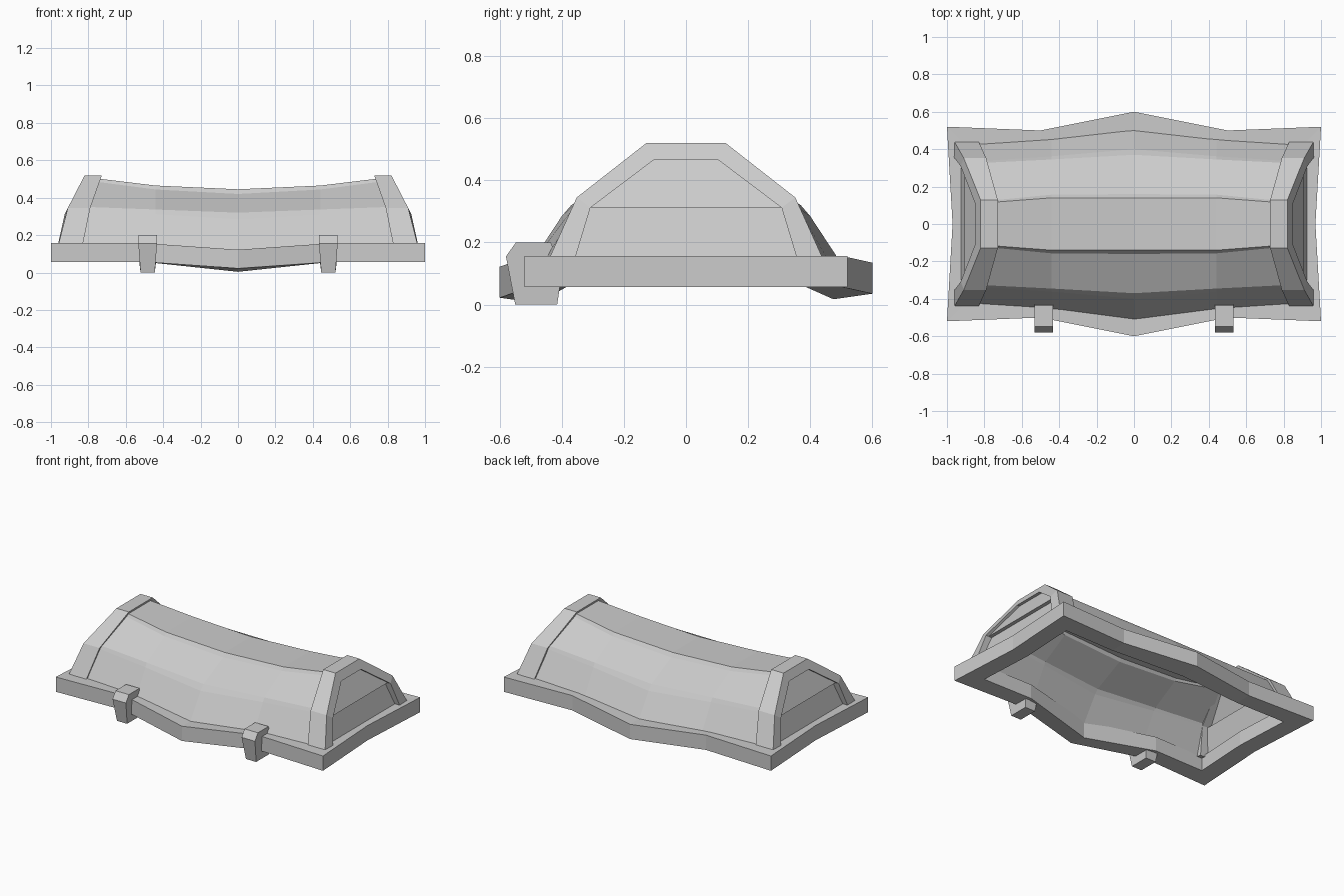
import bpy, bmesh

if "Cube" in bpy.data.objects:
    bpy.data.objects.remove(bpy.data.objects["Cube"])


def make(name, verts, faces, thickness=0):
    me = bpy.data.meshes.new(name)
    bm = bmesh.new()
    vs = [bm.verts.new(v) for v in verts]
    for f in faces:
        bm.faces.new([vs[i] for i in f])
    bmesh.ops.recalc_face_normals(bm, faces=bm.faces)
    bm.to_mesh(me)
    bm.free()
    ob = bpy.data.objects.new(name, me)
    bpy.context.collection.objects.link(ob)
    if thickness:
        mod = ob.modifiers.new("thickness", 'SOLIDIFY')
        mod.thickness = thickness
        mod.offset = -1
    return ob


def loft(name, rings, wrap_ring=True, wrap_path=False, caps=False, thickness=0):
    """Skin a list of equal-length point rows."""
    n, m = len(rings[0]), len(rings)
    verts = [p for r in rings for p in r]
    faces = []
    for i in range(m if wrap_path else m - 1):
        a, b = i * n, ((i + 1) % m) * n
        for j in range(n if wrap_ring else n - 1):
            k = (j + 1) % n
            faces.append((a + j, a + k, b + k, b + j))
    if caps:
        faces += [tuple(range(n)), tuple(range((m - 1) * n, m * n))]
    return make(name, verts, faces, thickness)


# Rim: warped rectangular frame, (outer x, outer y, inner x, inner y, z drop, inner drop)
path = [(1, .52, .87, .39, 0, 0), (.5, .5, .5, .385, 0, 0), (0, .6, 0, .475, .022, .018),
        (-.5, .5, -.5, .385, 0, 0), (-1, .52, -.87, .39, 0, 0), (-.97, 0, -.85, 0, 0, 0),
        (-1, -.52, -.87, -.39, 0, 0), (-.5, -.5, -.5, -.385, 0, 0), (0, -.6, 0, -.475, .035, .018),
        (.5, -.5, .5, -.385, 0, 0), (1, -.52, .87, -.39, 0, 0), (.97, 0, .85, 0, 0, 0)]
rings = []
for ox, oy, ix, iy, d, e in path:
    rings.append([(ox, oy, .057 - d), (ox, oy, .157 - d),
                  (ix, iy, .155 - d), (ix, iy, .057 - d - e)])
loft("rim", rings, wrap_path=True)

# Lid shell: stepped planks swept along a sagging, bulging path
end = [(.115, .505), (.125, .487), (.325, .352), (.335, .332), (.43, .14)]
quarter = [(.14, .465), (.157, .444), (.345, .337), (.362, .312), (.465, .13)]
mid = [(.14, .445), (.16, .42), (.37, .32), (.40, .285), (.515, .11)]
end_x = [.77, .77, .84, .84, .89]
rows = []
for t, prof in ((-1, end), (-.5, quarter), (0, mid), (.5, quarter), (1, end)):
    xs = [t * .88 if abs(t) < 1 else t * e for e in end_x]
    half = [(x, y, z) for x, (y, z) in zip(xs, prof)]
    rows.append([(x, -y, z) for x, y, z in reversed(half)] + half)
loft("lid_planks", rows, wrap_ring=False, thickness=.035)

# End hoops and recessed end panels
hoop = [(.44, .15, .36, .14, .96, .83), (.352, .345, .308, .312, .91, .79),
        (.128, .52, .105, .465, .82, .728)]
for s, side in ((-1, "left"), (1, "right")):
    rings = []
    for m in (-1, 1):
        for oy, oz, iy, iz, xo, xi in (hoop if m < 0 else hoop[::-1]):
            rise = (oz - iz) * .5
            rings.append([(s * xo, m * oy, oz), (s * xi, m * oy, oz),
                          (s * (xi + rise), m * iy, iz), (s * (xo + rise), m * iy, iz)])
    loft(side + "_hoop", rings, caps=True)
    for name, y0, z0, x0, y1, z1, x1 in (("upper", .31, .312, .905, .105, .47, .825),
                                         ("lower", .36, .14, .93, .315, .312, .88)):
        outer = [(s * x0, -y0, z0), (s * x0, y0, z0), (s * x1, y1, z1), (s * x1, -y1, z1)]
        inner = [(x - s * .035, y, z) for x, y, z in outer]
        loft(side + "_" + name + "_end_panel", [outer, inner], caps=True)

# Front clasps: side profile with a slight taper toward the bottom
clasp = [(-.55, 0), (-.58, .155), (-.548, .2), (-.435, .2), (-.40, .1), (-.415, 0)]
for s, side in ((-1, "left"), (1, "right")):
    rings = []
    for m in (-1, 1):
        rings.append([(s * .483 + m * (.038 if z < .05 else .05), y, z) for y, z in clasp])
    loft(side + "_clasp", rings, caps=True)
